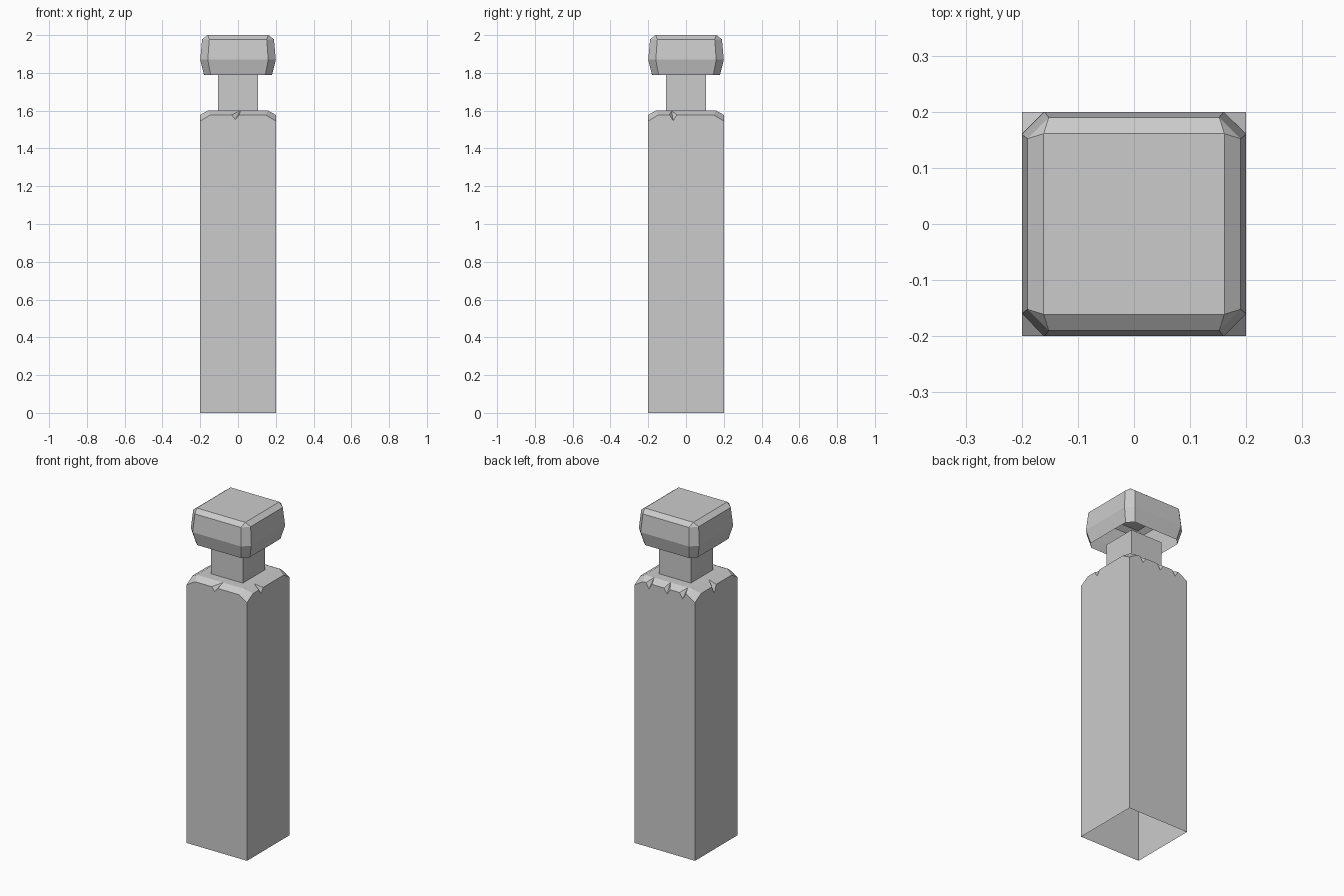
import bpy, bmesh
from mathutils import Matrix, Vector

if "Cube" in bpy.data.objects:
    bpy.data.objects.remove(bpy.data.objects["Cube"])


def finish(name, bm):
    bmesh.ops.remove_doubles(bm, verts=bm.verts[:], dist=0.0005)
    bmesh.ops.dissolve_degenerate(bm, edges=bm.edges[:], dist=0.0005)
    bmesh.ops.recalc_face_normals(bm, faces=bm.faces[:])
    mesh = bpy.data.meshes.new(name)
    bm.to_mesh(mesh)
    bm.free()
    bpy.context.collection.objects.link(bpy.data.objects.new(name, mesh))


def octagon(h, c, z):
    # square of half width h whose corners are cut back to c
    return [(c, -h, z), (h, -c, z), (h, c, z), (c, h, z),
            (-c, h, z), (-h, c, z), (-h, -c, z), (-c, -h, z)]


def loft(name, rings, cap_top):
    bm = bmesh.new()
    loops = [[bm.verts.new(p) for p in ring] for ring in rings]
    for lo, hi in zip(loops, loops[1:]):
        n = len(lo)
        for i in range(n):
            j = (i + 1) % n
            bm.faces.new((lo[i], lo[j], hi[j], hi[i]))
    if cap_top:
        bm.faces.new(loops[-1])
    finish(name, bm)


# Post body: open bottom, bevelled top, clipped corners and chipped edges
W, IN, CUT = 0.2, 0.16, 0.145
Z_CORNER, Z_EDGE, Z_TOP = 1.545, 1.578, 1.6
# chips per side (front, right, back, left): position, skew of tip, low point
chips = [
    [(-0.014, 0.027, 1.553)],
    [(-0.068, -0.008, 1.546)],
    [(-0.105, 0.006, 1.545), (0.015, -0.006, 1.545), (0.118, 0.006, 1.545)],
    [(-0.02, 0.008, 1.53)],
]
bm = bmesh.new()
top = []
for k, side in enumerate(chips):
    rot = Matrix.Rotation(k * 1.5707963268, 3, 'Z')

    def face(pts):
        bm.faces.new([bm.verts.new(rot @ Vector(p)) for p in pts])

    rim = [(-W, -W, Z_CORNER), (-CUT, -W, Z_EDGE)]
    low, tip = rim[-1], (-IN, -IN, Z_TOP)
    tips = [tip]
    for s, skew, z in side:
        a, v, b = (s - 0.02, -W, Z_EDGE), (s, -W, z), (s + 0.02, -W, Z_EDGE)
        apex = (s + skew, -IN, Z_TOP)
        face([low, a, apex, tip])
        face([a, v, apex])
        face([v, b, apex])
        rim += [a, v, b]
        tips.append(apex)
        low, tip = b, apex
    face([low, (CUT, -W, Z_EDGE), (IN, -IN, Z_TOP), tip])
    rim += [(CUT, -W, Z_EDGE), (W, -W, Z_CORNER)]
    face([(-W, -W, 0), (W, -W, 0)] + rim[::-1])
    # clipped corner
    face([(-W, -W, Z_CORNER), (-CUT, -W, Z_EDGE), (-IN, -IN, Z_TOP), (-W, -CUT, Z_EDGE)])
    top += [rot @ Vector(p) for p in tips]
bm.faces.new([bm.verts.new(p) for p in top])
finish("post_body", bm)

# Square neck
N = 0.105
loft("neck", [[(-N, -N, z), (N, -N, z), (N, N, z), (-N, N, z)] for z in (1.6, 1.79)], False)

# Faceted cap, open underneath
loft("cap", [octagon(0.18, 0.145, 1.79), octagon(0.2, 0.16, 1.87),
             octagon(0.19, 0.152, 1.978), octagon(0.161, 0.161, 2.0)], True)
